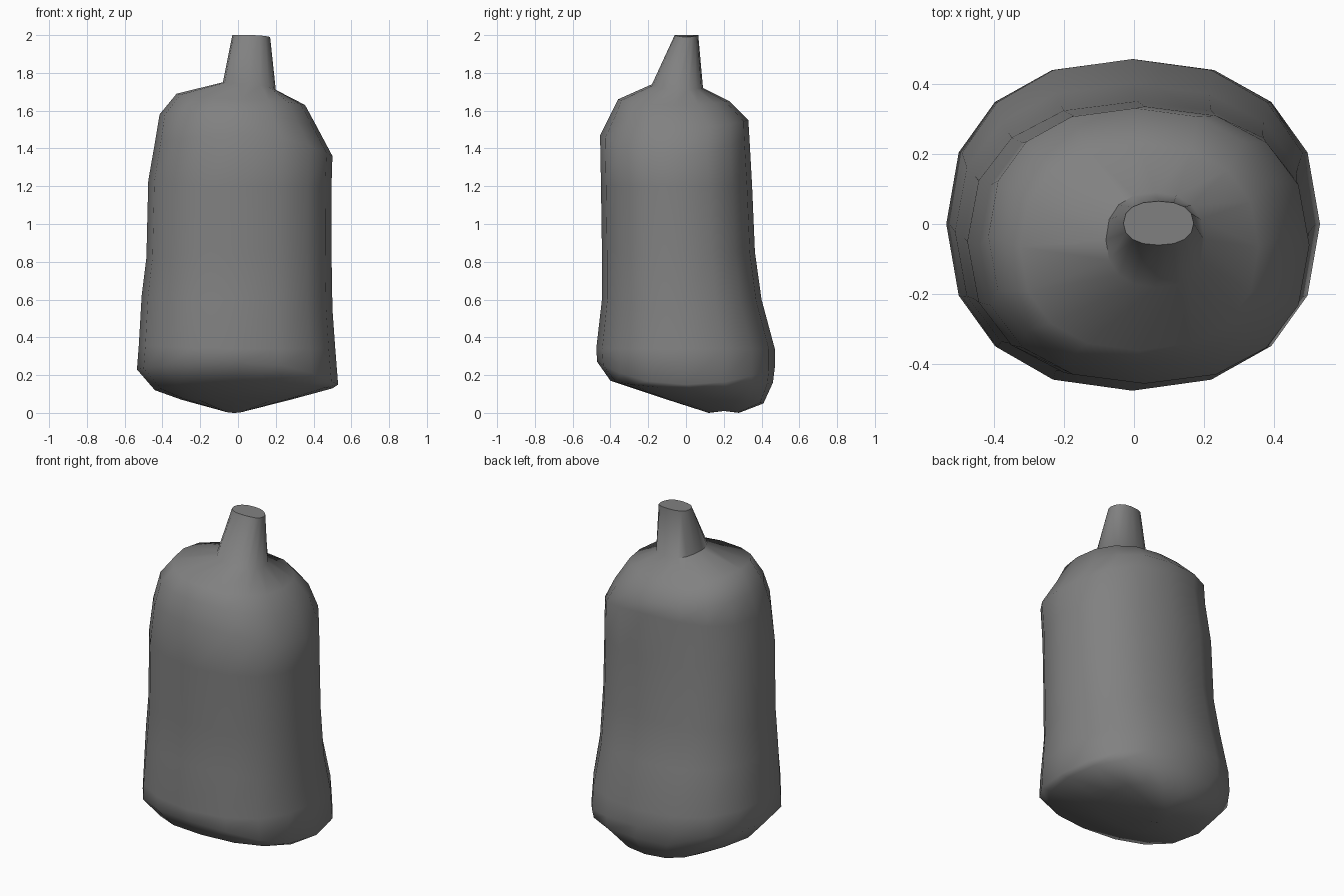
import bpy
import bmesh
from math import cos, sin, pi

# Remove the default object
default = bpy.data.objects.get("Cube")
if default:
    bpy.data.objects.remove(default, do_unlink=True)

# Single matte grey for the whole bottle
grey = bpy.data.materials.new("plain grey")
grey.use_nodes = True
colour = (0.22, 0.22, 0.22, 1.0)
grey.diffuse_color = colour
shader = grey.node_tree.nodes["Principled BSDF"]
shader.inputs["Base Color"].default_value = colour
shader.inputs["Roughness"].default_value = 0.8

SIDES = 16
FULLNESS = 0.87


def soft(value):
    """Push a sine or cosine outwards for a slightly boxy oval."""
    return abs(value) ** FULLNESS * (1 if value >= 0 else -1)


def tilted_ring(bm, low_x, high_x, front_y, back_y):
    """Add one lopsided oval; each extreme is (position, height) in hundredths."""
    centre_x = (low_x[0] + high_x[0]) / 2
    centre_y = (front_y[0] + back_y[0]) / 2
    radius_x = (high_x[0] - low_x[0]) / 2
    radius_y = (back_y[0] - front_y[0]) / 2
    ring = []
    for i in range(SIDES):
        angle = 2 * pi * i / SIDES
        c, s = cos(angle), sin(angle)
        side = high_x if c >= 0 else low_x
        depth = back_y if s >= 0 else front_y
        x = centre_x + radius_x * soft(c)
        y = centre_y + radius_y * soft(s)
        z = side[1] * c * c + depth[1] * s * s
        ring.append(bm.verts.new((x / 100, y / 100, z / 100)))
    return ring


def loft(name, sections):
    """Skin a stack of rings, cap both ends and shade smooth."""
    bm = bmesh.new()
    rings = [tilted_ring(bm, *section) for section in sections]
    for lower, upper in zip(rings, rings[1:]):
        for i in range(SIDES):
            j = (i + 1) % SIDES
            bm.faces.new((lower[i], lower[j], upper[j], upper[i]))
    bm.faces.new(list(reversed(rings[0])))
    bm.faces.new(rings[-1])
    bmesh.ops.recalc_face_normals(bm, faces=bm.faces[:])
    for face in bm.faces:
        face.smooth = True
    mesh = bpy.data.meshes.new(name)
    bm.to_mesh(mesh)
    bm.free()
    mesh.materials.append(grey)
    obj = bpy.data.objects.new(name, mesh)
    bpy.context.collection.objects.link(obj)
    return obj


# Slanted underside, bulging foot, long body, sloping shoulders, narrow neck
bottle_sections = [
    ((-8, 1), (4, 1), (12, 0), (28, 0)),
    ((-30, 7), (28, 7), (-13, 8), (41, 5)),
    ((-44, 12), (50, 13), (-40, 17), (46, 16)),
    ((-53.5, 23), (53, 15), (-47, 27), (47, 24)),
    ((-52.5, 36), (51.5, 34), (-47.5, 34), (47, 34)),
    ((-51, 62), (50, 55), (-44.5, 60), (40, 60)),
    ((-48.5, 82), (49.5, 85), (-44.5, 85), (36.5, 85)),
    ((-47.5, 123), (49.5, 120), (-45, 120), (35, 120)),
    ((-44, 143), (50, 136), (-45.5, 147), (33.5, 147)),
    ((-41.5, 158), (42, 151), (-40, 158), (33, 155)),
    ((-32.5, 169), (35.5, 163), (-36, 166), (23, 165)),
    ((-8, 175), (20, 171), (-18, 174), (9, 172)),
    ((-3, 200), (17, 199), (-6, 200), (6.5, 200)),
]
bottle = loft("bottle_body", bottle_sections)

# Keep the rim of the neck crisp
bpy.ops.object.select_all(action="DESELECT")
bottle.select_set(True)
bpy.context.view_layer.objects.active = bottle
bpy.ops.object.shade_smooth_by_angle(angle=pi / 3)
